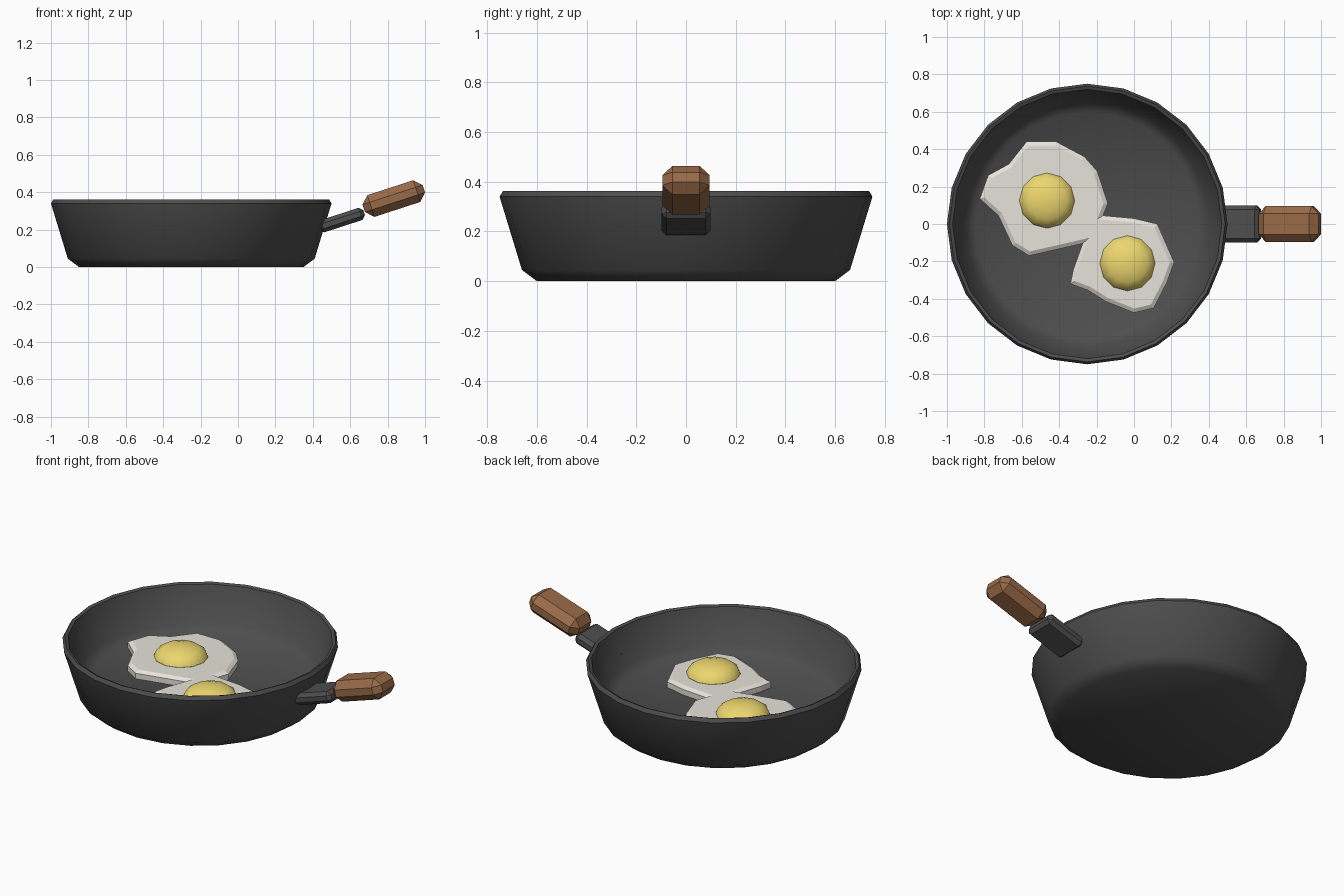
import bpy, bmesh, math
from mathutils import Matrix, Vector

if "Cube" in bpy.data.objects:
    bpy.data.objects.remove(bpy.data.objects["Cube"])


def material(name, rgb):
    m = bpy.data.materials.new(name)
    m.diffuse_color = (*rgb, 1)
    m.use_nodes = True
    m.node_tree.nodes["Principled BSDF"].inputs["Base Color"].default_value = m.diffuse_color
    return m


IRON = material("dark_iron", (0.075, 0.075, 0.075))
WOOD = material("wood", (0.32, 0.145, 0.065))
WHITE = material("egg_white", (0.80, 0.77, 0.71))
YOLK = material("yolk", (0.85, 0.68, 0.16))


def finish(bm, name, mat, smooth=None):
    bmesh.ops.recalc_face_normals(bm, faces=bm.faces[:])
    mesh = bpy.data.meshes.new(name)
    bm.to_mesh(mesh)
    bm.free()
    obj = bpy.data.objects.new(name, mesh)
    bpy.context.collection.objects.link(obj)
    mesh.materials.append(mat)
    if smooth:
        bpy.ops.object.select_all(action='DESELECT')
        obj.select_set(True)
        bpy.context.view_layer.objects.active = obj
        bpy.ops.object.shade_smooth_by_angle(angle=math.radians(smooth))
    return obj


def chamfered_bar(name, centre, size, bevel, tilt, mat):
    bm = bmesh.new()
    bmesh.ops.create_cube(bm, size=1)
    bmesh.ops.scale(bm, vec=size, verts=bm.verts[:])
    bmesh.ops.bevel(bm, geom=bm.edges[:], offset=bevel, segments=1,
                    affect='EDGES', profile=0.5)
    place = Matrix.Translation(centre) @ Matrix.Rotation(-tilt, 4, 'Y')
    bmesh.ops.transform(bm, matrix=place, verts=bm.verts[:])
    return finish(bm, name, mat)


# Pan: closed wall profile (radius, height) turned in 24 steps
CX = -0.25
profile = [(0, 0), (0.60, 0), (0.66, 0.045), (0.75, 0.34), (0.737, 0.362),
           (0.72, 0.355), (0.655, 0.15), (0.60, 0.105), (0, 0.105)]
bm = bmesh.new()
vs = [bm.verts.new((CX + r, 0, z)) for r, z in profile]
es = [bm.edges.new(p) for p in zip(vs, vs[1:])]
bmesh.ops.spin(bm, geom=vs + es, cent=(CX, 0, 0), axis=(0, 0, 1),
               angle=2 * math.pi, steps=24)
bmesh.ops.remove_doubles(bm, verts=bm.verts[:], dist=1e-4)
finish(bm, "pan", IRON, 42)

# Handle: iron neck set in the wall, then wooden grip
TILT = math.radians(18)
chamfered_bar("handle_neck", (0.553, 0, 0.251), (0.255, 0.197, 0.068), 0.02, TILT, IRON)
chamfered_bar("handle_grip", (0.833, 0, 0.366), (0.338, 0.19, 0.122), 0.04, TILT, WOOD)

# Joined egg whites: irregular slab with a sloped upper edge
outline = [(-.575, .44), (-.415, .44), (-.265, .36), (-.195, .28), (-.14, .11),
           (-.165, .045), (0, .03), (.125, 0), (.215, -.205), (.175, -.315),
           (.105, -.45), (0, -.475), (-.15, -.415), (-.245, -.355), (-.34, -.32),
           (-.325, -.245), (-.275, -.105), (-.56, -.17), (-.65, -.115),
           (-.725, .045), (-.825, .135), (-.78, .26), (-.67, .32)]
bm = bmesh.new()
low = [bm.verts.new((x, y, 0.10)) for x, y in outline]
high = [bm.verts.new((x, y, 0.138)) for x, y in outline]
bm.faces.new(low)
top = bm.faces.new(high[::-1])
for i in range(len(low)):
    j = (i + 1) % len(low)
    bm.faces.new((low[i], low[j], high[j], high[i]))
bmesh.ops.recalc_face_normals(bm, faces=bm.faces[:])
bmesh.ops.inset_region(bm, faces=[top], thickness=0.022, depth=0.014,
                       use_even_offset=True)
finish(bm, "egg_whites", WHITE)

# Yolks: flattened 12-sided domes
for name, x, y in (("yolk_left", -0.465, 0.125), ("yolk_right", -0.035, -0.21)):
    bm = bmesh.new()
    bmesh.ops.create_uvsphere(bm, u_segments=12, v_segments=8, radius=1)
    bmesh.ops.bisect_plane(bm, geom=bm.verts[:] + bm.edges[:] + bm.faces[:],
                           plane_co=(0, 0, -0.3), plane_no=(0, 0, -1),
                           clear_outer=True)
    bmesh.ops.holes_fill(bm, edges=[e for e in bm.edges if e.is_boundary], sides=0)
    place = Matrix.Translation((x, y, 0.153)) @ Matrix.Diagonal((0.148, 0.148, 0.07, 1))
    bmesh.ops.transform(bm, matrix=place, verts=bm.verts[:])
    finish(bm, name, YOLK, 40)
